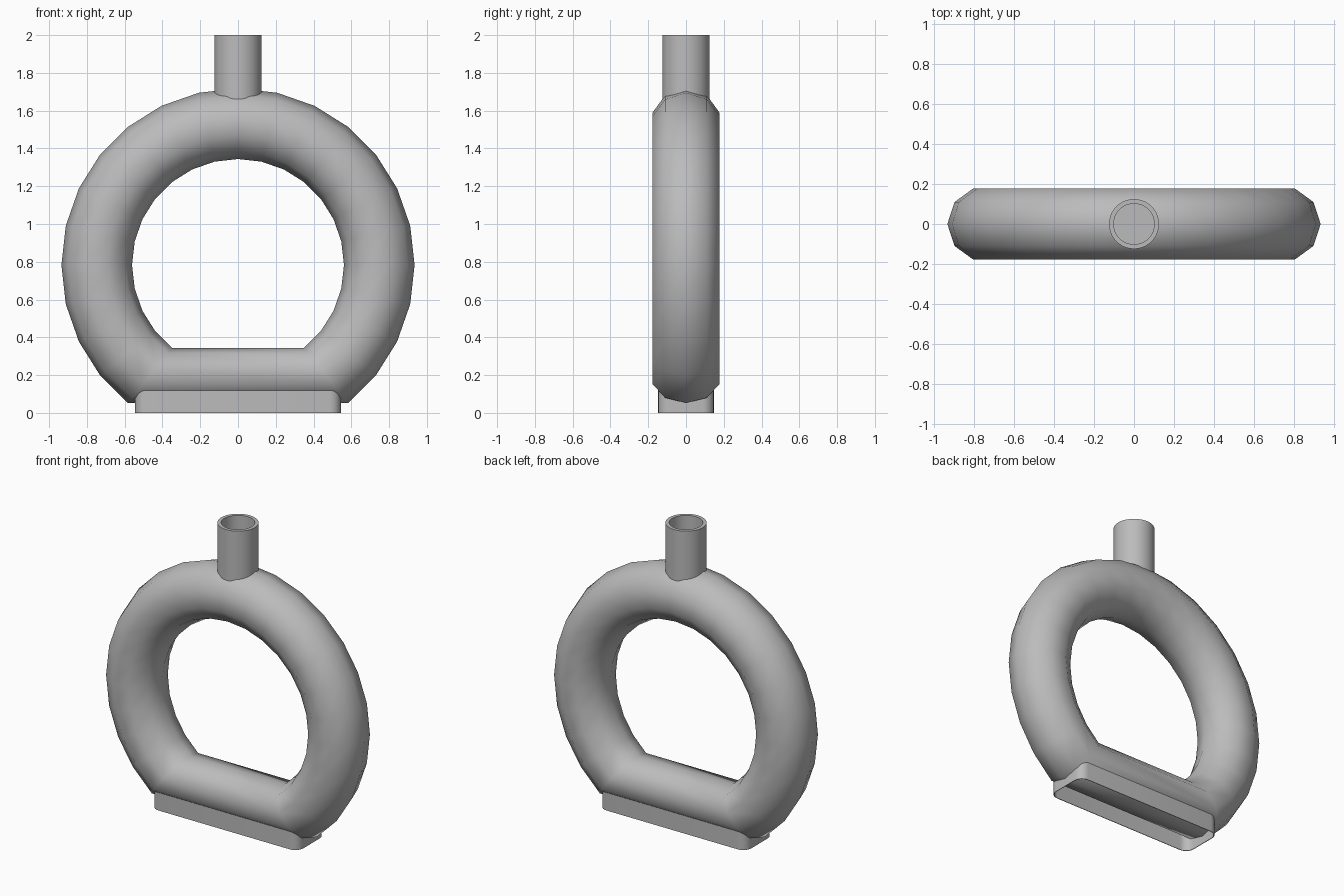
import bpy, bmesh, math
from math import cos, sin, pi

cube = bpy.data.objects.get("Cube")
if cube:
    bpy.data.objects.remove(cube, do_unlink=True)

GREY = (0.5, 0.5, 0.5, 1.0)
grey = bpy.data.materials.new("plain grey")
grey.use_nodes = True
grey.diffuse_color = GREY
grey.node_tree.nodes["Principled BSDF"].inputs["Base Color"].default_value = GREY


def loft(name, sections, close, angle, cap_end=False):
    """Skin a row of matching closed sections and shade the result."""
    bm = bmesh.new()
    rows = [[bm.verts.new(p) for p in s] for s in sections]
    pairs = list(zip(rows, rows[1:])) + ([(rows[-1], rows[0])] if close else [])
    for a, b in pairs:
        for i in range(len(a)):
            j = (i + 1) % len(a)
            bm.faces.new((a[i], a[j], b[j], b[i]))
    if cap_end:
        bm.faces.new(rows[-1])
    bmesh.ops.recalc_face_normals(bm, faces=bm.faces)
    mesh = bpy.data.meshes.new(name)
    bm.to_mesh(mesh)
    bm.free()
    mesh.materials.append(grey)
    obj = bpy.data.objects.new(name, mesh)
    bpy.context.collection.objects.link(obj)
    bpy.ops.object.select_all(action='DESELECT')
    obj.select_set(True)
    bpy.context.view_layer.objects.active = obj
    bpy.ops.object.shade_smooth_by_angle(angle=angle)
    return obj


def circle(radius, z, count=40):
    return [(radius * cos(2 * pi * i / count), radius * sin(2 * pi * i / count), z)
            for i in range(count)]


# Ring body: radial ten-sided sections; the closing span makes the flat bottom
RING, TUBE, CENTRE_Z, STEP = 0.748, 0.187, 0.783, 2 * pi / 28


def ring_section(a):
    points = []
    for k in range(10):
        t = 2 * pi * k / 10
        r = RING + TUBE * cos(t)
        points.append((r * cos(a), TUBE * sin(t), CENTRE_Z + r * sin(a)))
    return points


loft("ring_body", [ring_section(STEP * i) for i in range(-4, 19)], True, pi)

# Neck: open tube with a rim and a floor resting on the ring
loft("neck", [circle(0.125, 1.6), circle(0.125, 2.0),
              circle(0.102, 2.0), circle(0.102, 1.722)],
     False, math.radians(40), cap_end=True)

# Foot: thin rounded skirt, open underneath, running up into the ring
HALF_X, HALF_Y, CORNER = 0.545, 0.147, 0.06


def skirt(z, inset=0.0):
    points = []
    for q, (sx, sy) in enumerate(((1, 1), (-1, 1), (-1, -1), (1, -1))):
        for i in range(7):
            a = pi / 2 * (q + i / 6)
            r = CORNER - inset
            points.append((sx * (HALF_X - CORNER) + r * cos(a),
                           sy * (HALF_Y - CORNER) + r * sin(a), z))
    return points


loft("foot", [skirt(0.125), skirt(0.0), skirt(0.0, 0.004), skirt(0.125, 0.004)],
     True, math.radians(40))
